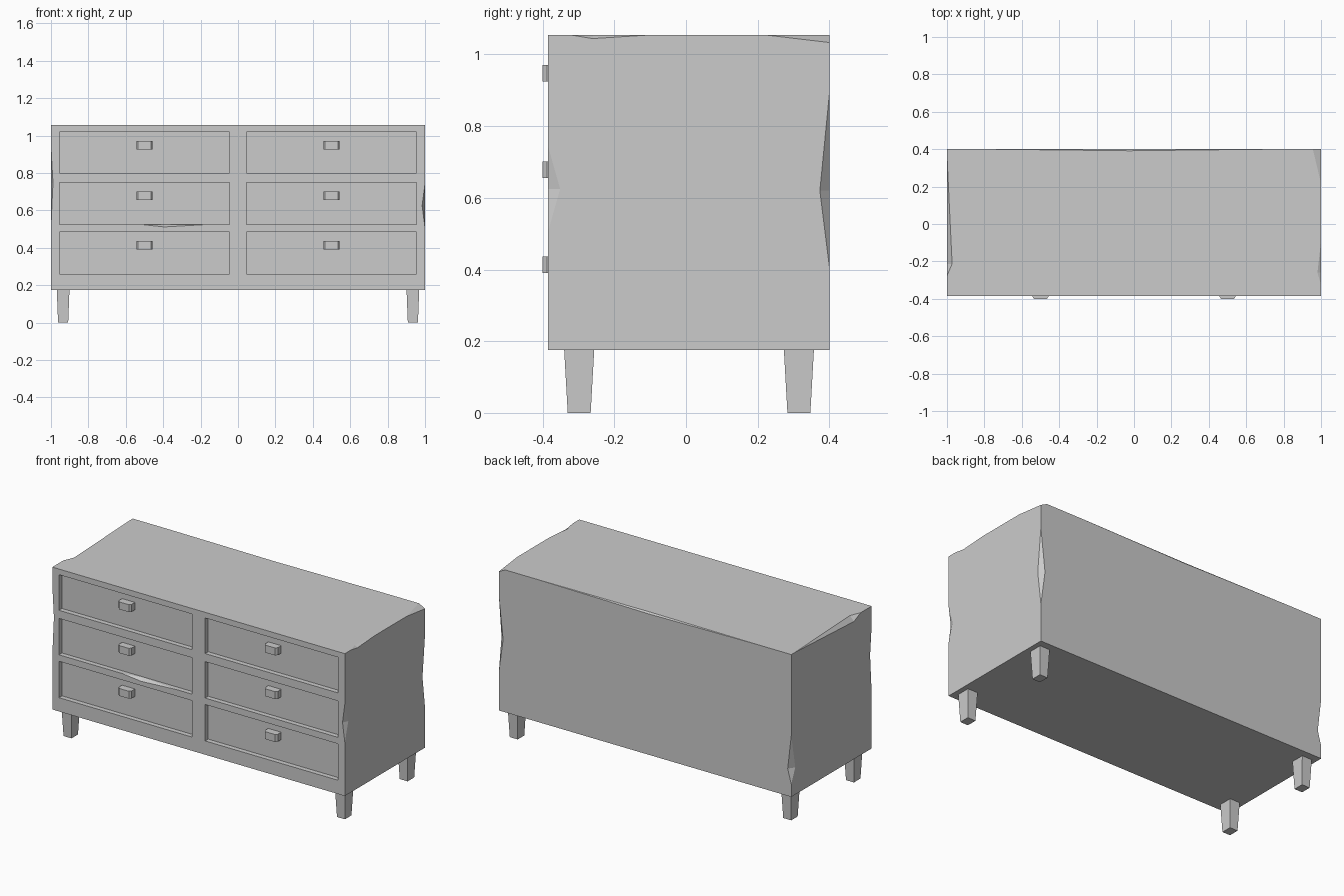
import bpy, bmesh
from mathutils import Vector

if "Cube" in bpy.data.objects:
    bpy.data.objects.remove(bpy.data.objects["Cube"])

X, Y0, Y1, Z0, Z1 = 1.0, -0.385, 0.40, 0.175, 1.055
RECESS = -0.355


def hull(name, pts):
    """Convex solid around a few points."""
    bm = bmesh.new()
    for p in pts:
        bm.verts.new(p)
    bmesh.ops.convex_hull(bm, input=bm.verts)
    bmesh.ops.dissolve_limit(bm, angle_limit=0.001, verts=bm.verts, edges=bm.edges)
    bmesh.ops.recalc_face_normals(bm, faces=bm.faces)
    me = bpy.data.meshes.new(name)
    bm.to_mesh(me)
    bm.free()
    ob = bpy.data.objects.new(name, me)
    bpy.context.collection.objects.link(ob)
    return ob


def box(name, x0, x1, y0, y1, z0, z1):
    return hull(name, [(x, y, z) for x in (x0, x1) for y in (y0, y1) for z in (z0, z1)])


def carve(target, cutter):
    mod = target.modifiers.new("cut", 'BOOLEAN')
    mod.operation = 'DIFFERENCE'
    mod.solver = 'EXACT'
    mod.object = cutter
    cutter.hide_render = True
    bpy.context.view_layer.objects.active = target
    bpy.ops.object.modifier_apply(modifier=mod.name)
    bpy.data.objects.remove(cutter)


def chip(target, a, b, t, in1, in2):
    """Nick the edge a-b: deepest at fraction t, reaching in1 and in2 along its two faces."""
    a, b, in1, in2 = map(Vector, (a, b, in1, in2))
    m = a.lerp(b, t)
    n1, n2 = in1.normalized(), in2.normalized()
    out = -(n1 + n2)
    e = 0.0005
    pts = [a + out * e, b + out * e, m + in1 - n2 * e, m + in2 - n1 * e, m + out * 0.02]
    carve(target, hull("chip_cutter", pts))


# Cabinet with six drawer recesses
rows = [(0.80, 1.02, 0.948), (0.525, 0.75, 0.678), (0.26, 0.485, 0.413)]
body = box("cabinet_body", -X, X, Y0, Y1, Z0, Z1)
for s in (-1, 1):
    for z0, z1, _ in rows:
        xs = sorted((s * 0.045, s * 0.955))
        carve(body, box("recess_cutter", *xs, Y0 - 0.1, RECESS, z0, z1))

# Worn nicks: vertical edges
chip(body, (X, Y0, 0.50), (X, Y0, 0.75), 0.5, (-0.016, 0, 0), (0, 0.035, 0))
chip(body, (-X, Y0, 0.50), (-X, Y0, 0.95), 0.55, (0.011, 0, 0), (0, 0.03, 0))
chip(body, (X, Y1, 0.40), (X, Y1, 0.90), 0.44, (-0.03, 0, 0), (0, -0.027, 0))
chip(body, (-X, Y1, 0.25), (-X, Y1, 0.56), 0.3, (0.025, 0, 0), (0, -0.04, 0))
# Worn nicks: top edges
chip(body, (-X, -0.28, Z1), (-X, 0.39, Z1), 0.1, (0.028, 0, 0), (0, 0, -0.03))
chip(body, (X, -0.33, Z1), (X, -0.08, Z1), 0.28, (-0.02, 0, 0), (0, 0, -0.011))
chip(body, (X, 0.21, Z1), (X, 0.60, Z1), 0.49, (-0.045, 0, 0), (0, 0, -0.022))
chip(body, (-0.85, Y1, Z1), (0.8, Y1, Z1), 0.5, (0, -0.009, 0), (0, 0, -0.01))
# Worn nick: drawer rail
chip(body, (-0.53, Y0, 0.525), (-0.14, Y0, 0.525), 0.35, (0, 0.025, 0), (0, 0, -0.014))

# Drawer handles, slightly narrower at the front
for s, side in ((-1, "left"), (1, "right")):
    for i, (_, _, zc) in enumerate(rows):
        hull(f"drawer_handle_{side}_{i + 1}",
             [(s * 0.5 + k * w, y, zc + dz)
              for w, y in ((0.044, RECESS + 0.005), (0.044, -0.388), (0.034, -0.40))
              for k in (-1, 1) for dz in (-0.023, 0.023)])

# Tapered legs
for s, side in ((-1, "left"), (1, "right")):
    for yc, end in ((-0.298, "front"), (0.315, "back")):
        hull(f"{end}_leg_{side}",
             [(s * 0.935 + i * wx, yc + j * wy, z)
              for wx, wy, z in ((0.034, 0.042, Z0 + 0.003), (0.027, 0.032, 0))
              for i in (-1, 1) for j in (-1, 1)])
